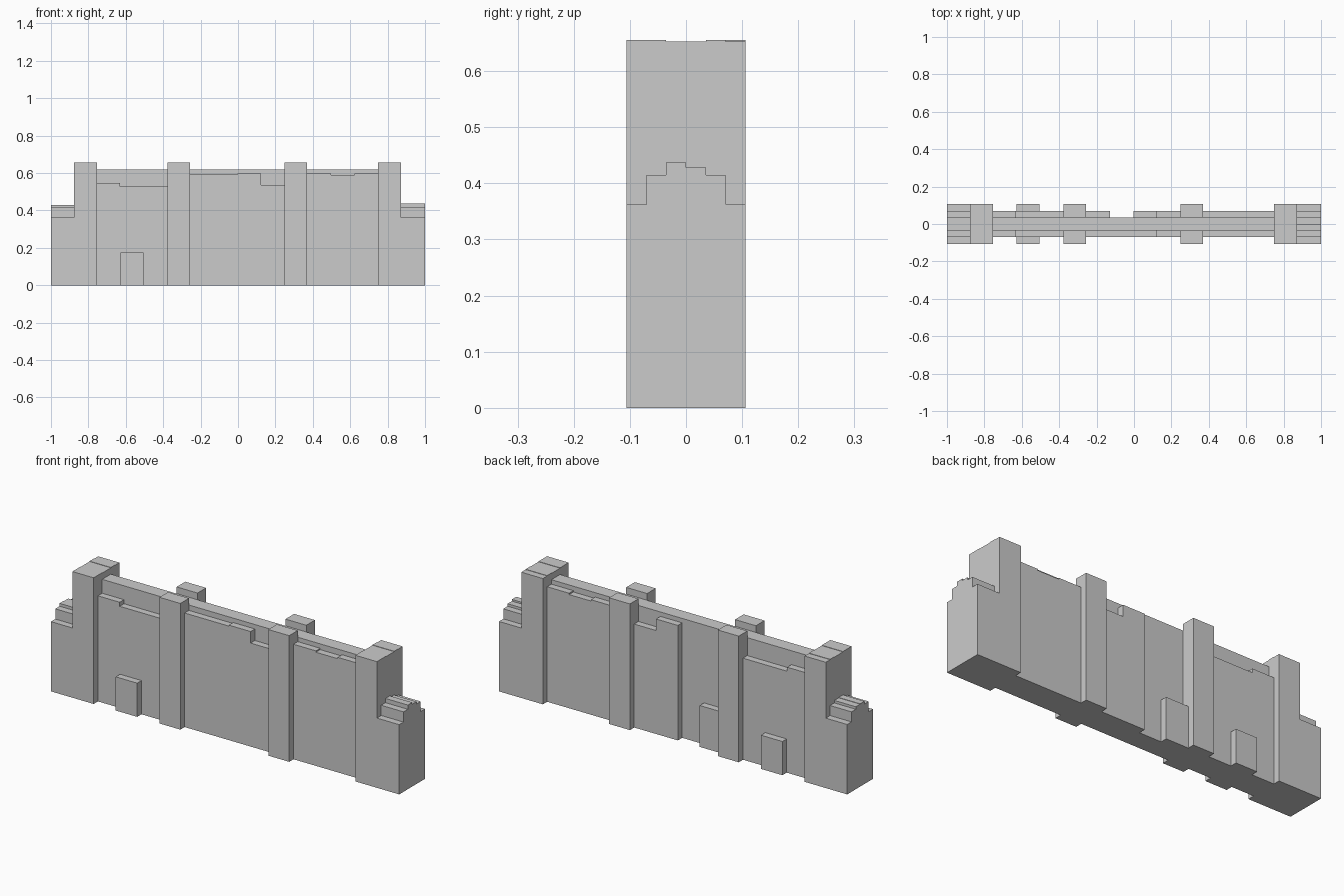
import bpy
import bmesh

if "Cube" in bpy.data.objects:
    bpy.data.objects.remove(bpy.data.objects["Cube"])

D = 0.0353            # thickness of one wall layer
Y1, Y2, Y3 = D, 2 * D, 3 * D


def prism(name, pts, axis, a, b):
    """Extrude a 2D profile: axis 'y' takes (x, z) points, axis 'x' takes (y, z)."""
    def place(p, t):
        return (p[0], t, p[1]) if axis == 'y' else (t, p[0], p[1])
    bm = bmesh.new()
    face = bm.faces.new([bm.verts.new(place(p, a)) for p in pts])
    ext = bmesh.ops.extrude_face_region(bm, geom=[face])
    vec = (0, b - a, 0) if axis == 'y' else (b - a, 0, 0)
    bmesh.ops.translate(bm, vec=vec,
                        verts=[g for g in ext['geom'] if isinstance(g, bmesh.types.BMVert)])
    bmesh.ops.recalc_face_normals(bm, faces=bm.faces)
    me = bpy.data.meshes.new(name)
    bm.to_mesh(me)
    bm.free()
    ob = bpy.data.objects.new(name, me)
    bpy.context.collection.objects.link(ob)
    return ob


def steps(start, runs):
    """Stepped skyline standing on the ground; runs = [(end, height), ...]."""
    pts = [(start, 0)]
    u = start
    for end, h in runs:
        pts += [(u, h), (end, h)]
        u = end
    return pts + [(u, 0)]


def block(name, x0, x1, y0, y1, h):
    return prism(name, steps(x0, [(x1, h)]), 'y', y0, y1)


# Central wall
block("wall_core", -0.755, 0.748, -Y1, Y1, 0.62)

# Stepped facing panels on the front and back
left = (-0.755, [(-0.63, 0.548), (-0.377, 0.527)])
middle = (-0.257, [(-0.003, 0.592), (0.122, 0.597), (0.248, 0.537)])
middle_back = (-0.003, [(0.122, 0.597), (0.248, 0.537)])
right = (0.368, [(0.497, 0.597), (0.622, 0.59), (0.748, 0.597)])
for side, s, mid in (("front", -1, middle), ("back", 1, middle_back)):
    for part, prof in (("left", left), ("middle", mid), ("right", right)):
        prism(f"{side}_{part}_panel", steps(*prof), 'y', s * Y1, s * Y2)
    # Tall piers and low buttress
    block(f"{side}_left_pier", -0.377, -0.257, s * Y1, s * Y3, 0.655)
    block(f"{side}_right_pier", 0.248, 0.368, s * Y1, s * Y3, 0.655)
    block(f"{side}_buttress", -0.628, -0.505, s * Y2, s * Y3, 0.175)

# Low block in the back recess
block("back_low_block", -0.257, -0.128, Y1, Y2, 0.215)

# Towers with a very slight dip along the top
tower = steps(-Y3, [(-Y1, 0.655), (Y1, 0.653), (Y2, 0.655), (Y3, 0.653)])
prism("left_tower", tower, 'x', -0.877, -0.755)
prism("right_tower", tower, 'x', 0.748, 0.872)

# Stepped end blocks
for name, x0, x1, top in (("left_end", -1, -0.877, 0.43), ("right_end", 0.872, 1, 0.437)):
    prism(name, steps(-Y3, [(-Y2, 0.362), (-Y1, 0.415), (0, top),
                            (Y1, 0.428), (Y2, 0.415), (Y3, 0.363)]), 'x', x0, x1)
